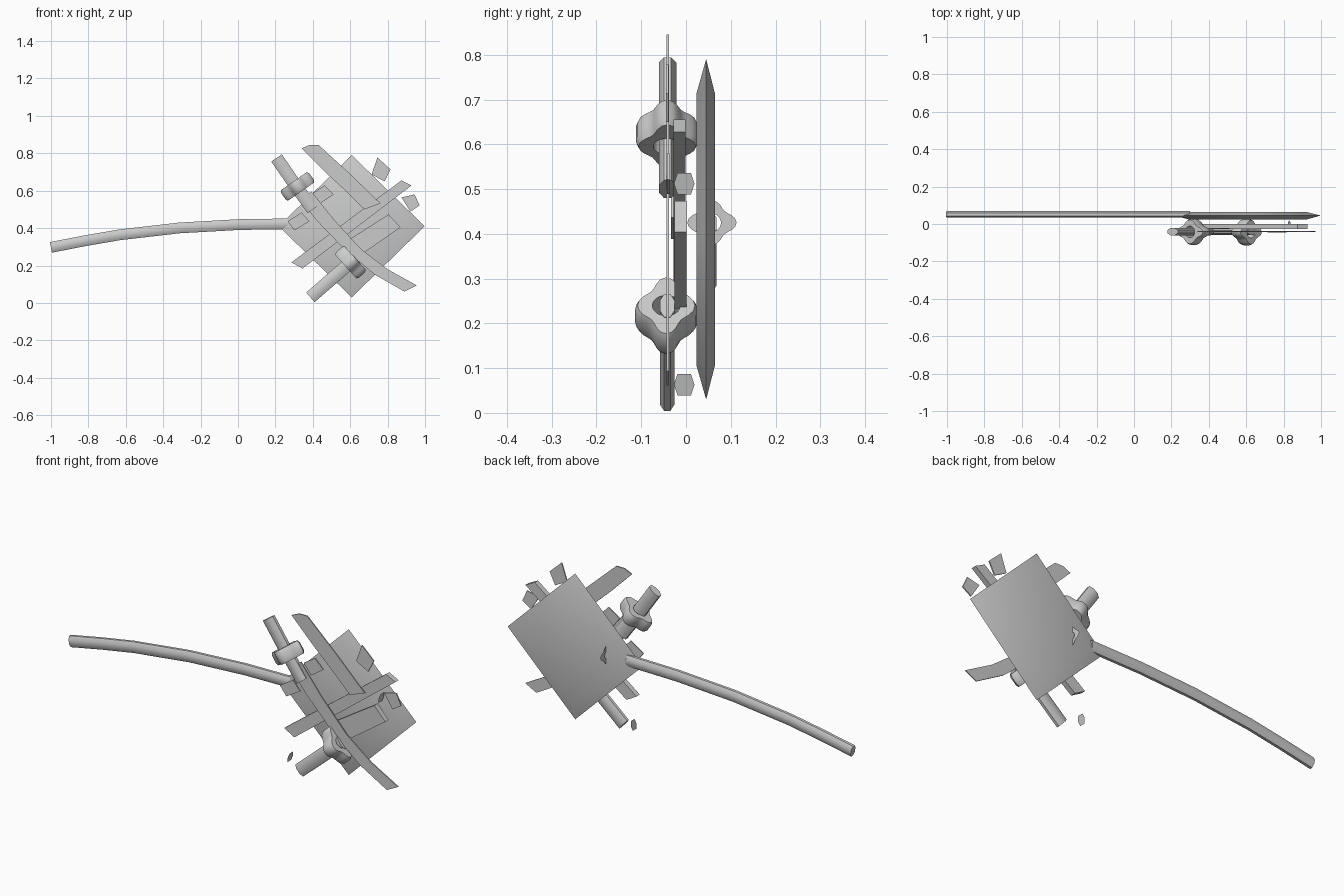
import bpy, bmesh
from math import sin, cos, pi
from mathutils import Vector

if "Cube" in bpy.data.objects:
    bpy.data.objects.remove(bpy.data.objects["Cube"])


def finish(name, verts, faces, smooth=None):
    me = bpy.data.meshes.new(name)
    me.from_pydata([tuple(v) for v in verts], [], faces)
    bm = bmesh.new()
    bm.from_mesh(me)
    bmesh.ops.recalc_face_normals(bm, faces=bm.faces)
    bm.to_mesh(me)
    bm.free()
    ob = bpy.data.objects.new(name, me)
    bpy.context.collection.objects.link(ob)
    if smooth:
        bpy.ops.object.select_all(action='DESELECT')
        ob.select_set(True)
        bpy.context.view_layer.objects.active = ob
        bpy.ops.object.shade_smooth_by_angle(angle=smooth)
    return ob


def rings(name, loops, caps=True, closed=False, smooth=0.7):
    """Skin a list of equal-length vertex loops."""
    n, m = len(loops[0]), len(loops)
    verts = [v for loop in loops for v in loop]
    faces = [(i * n + j, i * n + (j + 1) % n, (i + 1) % m * n + (j + 1) % n, (i + 1) % m * n + j)
             for i in range(m if closed else m - 1) for j in range(n)]
    if caps:
        faces += [tuple(range(n)), tuple(range((m - 1) * n, m * n))]
    return finish(name, verts, faces, smooth)


def slab(name, pts, y0, y1):
    """Extrude an x-z outline between two depths."""
    return rings(name, [[Vector((x, y, z)) for x, z in pts] for y in (y0, y1)], smooth=0.35)


def tube(name, path, y, rz, ry, sides=8):
    """Oval bar along an x-z path."""
    p = [Vector((x, y, z)) for x, z in path]
    loops = []
    for i, c in enumerate(p):
        d = (p[min(i + 1, len(p) - 1)] - p[max(i - 1, 0)]).normalized()
        side = d.cross(Vector((0, 1, 0)))
        loops.append([c + side * rz * cos(a) + Vector((0, ry * sin(a), 0))
                      for a in [2 * pi * (k + .5) / sides for k in range(sides)]])
    return rings(name, loops)


def lobes(c, side, rs, ry, n=32):
    """Four-lobed loop around a centre."""
    out = []
    for k in range(n):
        a = 2 * pi * k / n
        f = 0.86 + 0.14 * cos(4 * a)
        out.append(c + side * rs * f * cos(a) + Vector((0, ry * f * sin(a), 0)))
    return out


def circle(c, side, r, n=32):
    return [c + side * r * cos(2 * pi * k / n) + Vector((0, r * sin(2 * pi * k / n), 0)) for k in range(n)]


def guard(name, c, d):
    c, d = Vector(c), Vector(d).normalized()
    s = d.cross(Vector((0, 1, 0)))
    t = d * 0.034
    rings(name, [circle(c - t, s, .031), lobes(c - t, s, .085, .064), lobes(c - t * .6, s, .092, .070),
                 lobes(c + t * .6, s, .092, .070), lobes(c + t, s, .085, .064), circle(c + t, s, .031)],
          caps=False, closed=True)


# diamond plate with knife edges
def diamond(r, y):
    return [Vector((.608 + r * dx, y, .41 + r * .975 * dz)) for dx, dz in ((1, 0), (0, 1), (-1, 0), (0, -1))]


rings("plate", [diamond(.31, .023), diamond(.39, .045), diamond(.31, .065)], smooth=1.0)

# curved handle
tube("handle", [(-1, .297), (-.82, .332), (-.634, .364), (-.313, .401), (.008, .419), (.3, .423)],
     .051, .031, .019)

# first sword: grip, guard, curved blade
tube("upper_grip", [(.206, .775), (.32, .61), (.40, .50)], -.041, .037, .021)
guard("upper_guard", (.318, .623, ) [:1] + (-.042, .623), (.52, 0, -.75))
slab("lower_blade", [(.393, .596), (.521, .436), (.66, .286), (.80, .18), (.955, .094), (.89, .061),
                     (.73, .152), (.57, .286), (.425, .436), (.329, .553)], -.044, -.038)

# second sword: grip, guard, detached curved blade
tube("lower_grip", [(.387, .03), (.50, .128), (.63, .24)], -.042, .037, .018)
guard("lower_guard", (.601, -.044, .217), (.75, 0, .68))
slab("upper_blade", [(.34, .826), (.383, .845), (.43, .845), (.51, .772), (.596, .693), (.762, .532),
                     (.676, .50), (.57, .604), (.463, .703)], -.044, -.038)

# sheaths
slab("long_sheath", [(.286, .217), (.874, .655), (.928, .628), (.345, .184)], -.028, -.001)
slab("short_sheath", [(.553, .313), (.805, .473), (.869, .404), (.623, .233)], -.026, .001)

# loose blade and sheath fittings
for name, pts, y in (
        ("upper_scrap", [(.746, .778), (.815, .714), (.783, .65), (.714, .687)], -.042),
        ("right_scrap", [(.874, .564), (.944, .58), (.971, .521), (.922, .489)], -.040),
        ("left_fitting", [(.265, .436), (.34, .484), (.382, .436), (.302, .388)], -.030),
        ("upper_fitting", [(.398, .586), (.463, .628), (.511, .58), (.441, .532)], -.024)):
    slab(name, pts, y - .003, y + .003)

# flat end caps facing sideways
for name, x, y, z in (("lower_cap", .305, -.004, .063), ("right_cap", .83, -.004, .512)):
    finish(name, [(x + .25 * dz, y + dy, z + dz) for dy, dz in
                  ((-.023, 0), (-.015, .024), (.015, .024), (.023, 0), (.015, -.024), (-.015, -.024))],
           [tuple(range(6))])

# flat lobed washer cutting through the plate
c, up = Vector((.415, .058, .425)), Vector((0, 0, 1))
rings("washer", [circle(c, up, .02), lobes(c, up, .05, .055)], caps=False)
